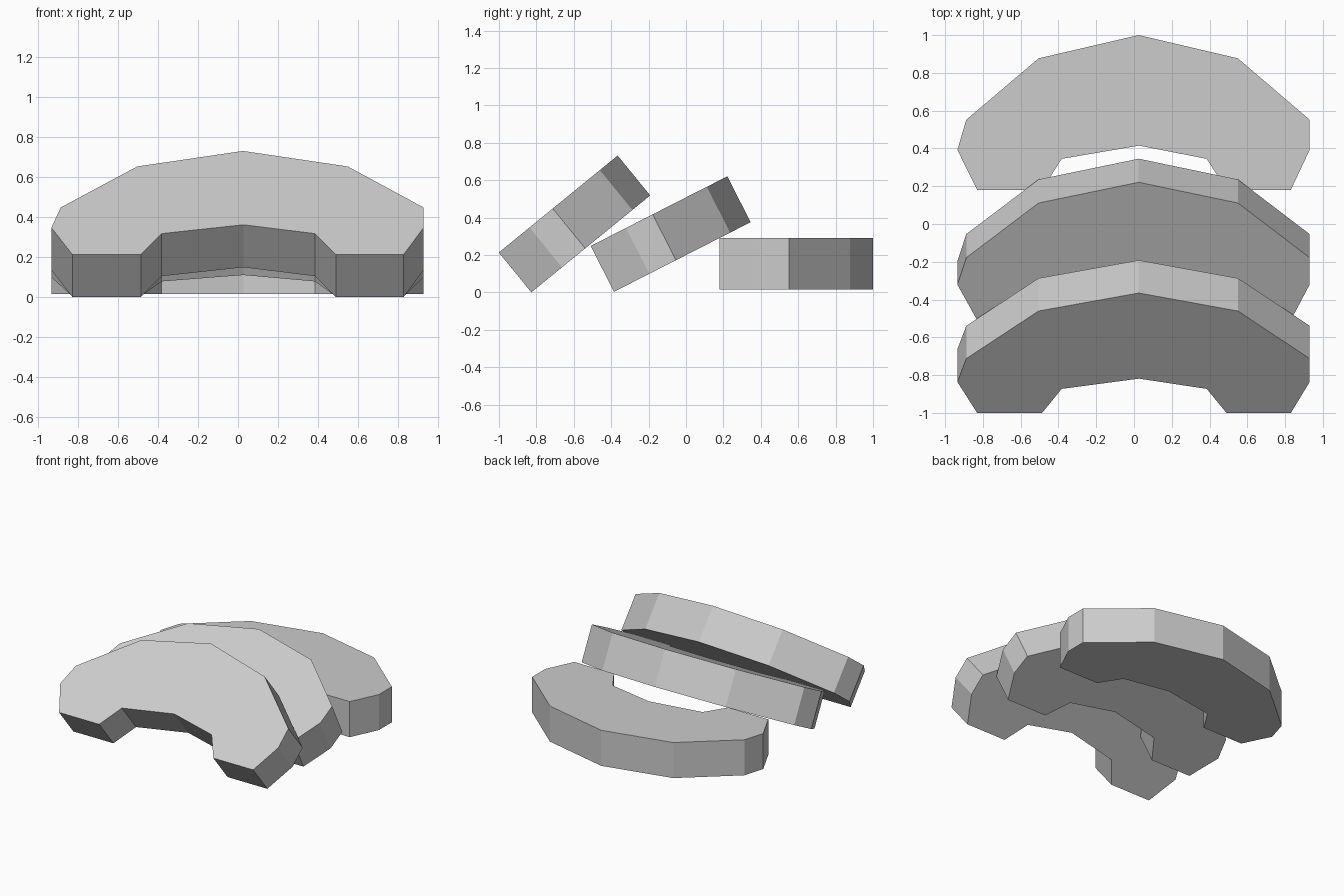
import bpy
import bmesh
from math import radians
from mathutils import Vector

cube = bpy.data.objects.get("Cube")
if cube:
    bpy.data.objects.remove(cube, do_unlink=True)

# Single plain grey
grey = bpy.data.materials.new("light_grey")
grey.use_nodes = True
colour = (0.604, 0.604, 0.604, 1)
grey.diffuse_color = colour
grey.node_tree.nodes["Principled BSDF"].inputs["Base Color"].default_value = colour

# Crescent outline: y = 0 is the line through the two feet
OUTLINE = [(0.025, 0.82), (-0.505, 0.697), (-0.888, 0.372), (-0.935, 0.212),
           (-0.83, 0), (-0.487, 0), (-0.383, 0.165), (0.027, 0.235),
           (0.385, 0.165), (0.49, 0), (0.83, 0), (0.93, 0.212),
           (0.93, 0.372), (0.55, 0.697)]
THICKNESS = 0.275


def crescent(name, y, z, tilt):
    """Extruded crescent slab, hinged upward about its lower front edge."""
    bm = bmesh.new()
    base = bm.faces.new([bm.verts.new((px, py, 0)) for px, py in OUTLINE])
    top = bmesh.ops.extrude_face_region(bm, geom=[base], use_keep_orig=True)
    verts = [v for v in top["geom"] if isinstance(v, bmesh.types.BMVert)]
    bmesh.ops.translate(bm, verts=verts, vec=Vector((0, 0, THICKNESS)))
    bmesh.ops.recalc_face_normals(bm, faces=bm.faces)
    mesh = bpy.data.meshes.new(name)
    bm.to_mesh(mesh)
    bm.free()
    mesh.materials.append(grey)
    obj = bpy.data.objects.new(name, mesh)
    obj.location = (0, y, z)
    obj.rotation_euler.x = radians(tilt)
    bpy.context.collection.objects.link(obj)


# Flat slab at the back, two leaning slabs in front of it
crescent("back_slab", 0.18, 0.015, 0)
crescent("middle_slab", -0.385, 0.003, 27)
crescent("front_slab", -0.827, 0, 39.2)
